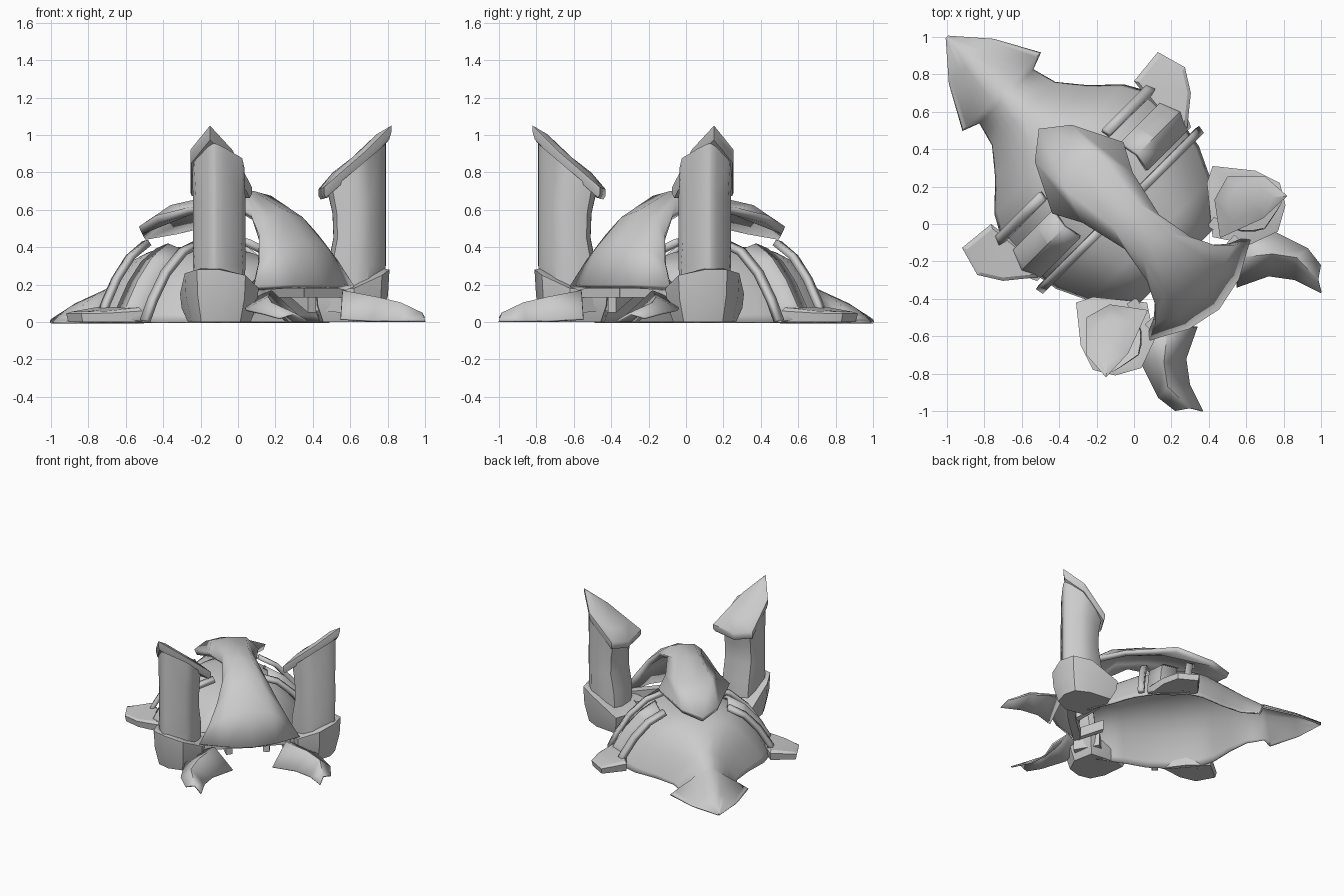
import bpy, bmesh, math
from mathutils import Vector

if "Cube" in bpy.data.objects:
    bpy.data.objects.remove(bpy.data.objects["Cube"])

grey = bpy.data.materials.new("light grey")
grey.use_nodes = True
grey.diffuse_color = (0.6, 0.6, 0.6, 1)
grey.node_tree.nodes["Principled BSDF"].inputs["Base Color"].default_value = (0.6, 0.6, 0.6, 1)

R = math.sqrt(0.5)


def diag(p):
    """World point to the local frame: X forward along the diagonal, Y sideways."""
    return ((p[0] - p[1]) * R, (p[0] + p[1]) * R, p[2])


def finish(name, bm, solid=0.0, closed=False, angle=35):
    """Mirror the half part across the diagonal, give it thickness and shade it."""
    if closed:
        bmesh.ops.recalc_face_normals(bm, faces=bm.faces)
    mesh = bpy.data.meshes.new(name)
    bm.to_mesh(mesh)
    bm.free()
    mesh.materials.append(grey)
    ob = bpy.data.objects.new(name, mesh)
    bpy.context.collection.objects.link(ob)
    ob.rotation_euler.z = -math.pi / 4
    mirror = ob.modifiers.new("mirror", "MIRROR")
    mirror.use_axis = (False, True, False)
    if solid:
        mod = ob.modifiers.new("thickness", "SOLIDIFY")
        mod.thickness = solid
        mod.offset = -1
    bpy.ops.object.select_all(action="DESELECT")
    ob.select_set(True)
    bpy.context.view_layer.objects.active = ob
    bpy.ops.object.shade_smooth_by_angle(angle=math.radians(angle))


def sheet(name, rows, solid, angle=35):
    """Open surface through rows of points."""
    bm = bmesh.new()
    vs = [[bm.verts.new(p) for p in row] for row in rows]
    for a, b in zip(vs, vs[1:]):
        for j in range(len(a) - 1):
            bm.faces.new((a[j], b[j], b[j + 1], a[j + 1]))
    finish(name, bm, solid, angle=angle)


def stack(name, rings, angle=35):
    """Closed solid through a stack of rings."""
    bm = bmesh.new()
    vs = [[bm.verts.new(p) for p in ring] for ring in rings]
    n = len(vs[0])
    for a, b in zip(vs, vs[1:]):
        for j in range(n):
            k = (j + 1) % n
            bm.faces.new((a[j], a[k], b[k], b[j]))
    for ring in (vs[0], vs[-1]):
        c = bm.verts.new(sum((v.co for v in ring), Vector()) / n)
        for j in range(n):
            bm.faces.new((ring[j], ring[(j + 1) % n], c))
    finish(name, bm, closed=True, angle=angle)


# Body shell stations: forward position, half width, height, arch power
STATIONS = [
    (-1.414, 0.01, 0.015, 1.2), (-1.23, 0.17, 0.10, 1.2), (-1.0, 0.297, 0.175, 1.3),
    (-0.965, 0.205, 0.19, 1.5), (-0.834, 0.24, 0.26, 1.8), (-0.70, 0.35, 0.33, 2.2),
    (-0.566, 0.49, 0.38, 2.6), (-0.45, 0.555, 0.40, 3), (-0.25, 0.575, 0.40, 3),
    (-0.05, 0.54, 0.38, 3), (0.12, 0.46, 0.34, 3), (0.32, 0.38, 0.27, 3)]
STEPS = (0, 0.25, 0.45, 0.62, 0.76, 0.88, 0.96, 1)


def body_point(u, t, lift=0.0):
    for a, b in zip(STATIONS, STATIONS[1:]):
        if u <= b[0]:
            break
    f = (u - a[0]) / (b[0] - a[0])
    w, h, p = (a[i] + (b[i] - a[i]) * f for i in (1, 2, 3))
    return (u, t * (w + lift), (h + lift) * (1 - t ** p))


sheet("body_shell", [[body_point(s[0], t) for t in STEPS] for s in STATIONS], 0.012, 75)

# Faceted bands wrapped over the sides of the body: rows of (position, lift)
for name, rows, t0, thick in (
        ("rear_strap", ((-0.48, 0.07), (-0.43, 0.07)), 0.40, 0.035),
        ("middle_band", ((-0.36, 0.03), (-0.25, 0.06), (-0.15, 0.03)), 0.44, 0.025),
        ("front_strap", ((-0.125, 0.07), (-0.08, 0.07)), 0.27, 0.035)):
    ts = [t0 + (0.99 - t0) * f for f in (0, 0.35, 0.65, 0.87, 1)]
    sheet(name, [[body_point(u, t, lift) for t in ts] for u, lift in rows], thick, 15)

# Arched hood: centre line, middle and edge point for each station
HOOD = [
    ((-0.72, 0, 0.48), (-0.61, 0.14, 0.51), (-0.35, 0.27, 0.57)),
    ((-0.40, 0, 0.63), (-0.38, 0.13, 0.625), (-0.20, 0.19, 0.61)),
    ((-0.10, 0, 0.69), (-0.08, 0.09, 0.68), (0.06, 0.13, 0.64)),
    ((0.12, 0, 0.70), (0.16, 0.09, 0.675), (0.26, 0.165, 0.58)),
    ((0.35, 0, 0.60), (0.36, 0.13, 0.56), (0.385, 0.225, 0.465)),
    ((0.51, 0, 0.44), (0.50, 0.17, 0.405), (0.46, 0.30, 0.325)),
    ((0.645, 0, 0.20), (0.605, 0.19, 0.20), (0.50, 0.38, 0.19))]
sheet("hood", HOOD, 0.045, 40)

# Low fins on the flanks
FIN = [(-0.54, 0.54), (-0.56, 0.74), (-0.40, 0.785), (-0.28, 0.71), (-0.15, 0.55), (-0.35, 0.52)]
FC = (-0.38, 0.63)


def fin_ring(scale, z, slope=0.0):
    return [(FC[0] + (u - FC[0]) * scale, FC[1] + (v - FC[1]) * scale,
             z + slope * max(0, 0.74 - v)) for u, v in FIN]


stack("side_fin", [fin_ring(0.94, 0), fin_ring(1, 0.045, 0.08), fin_ring(0.86, 0.055, 0.12)], 20)

# Cup at the foot of each horn
CUP = [(0.42, -0.07, 0.17), (0.62, -0.11, 0.18), (0.77, -0.04, 0.25), (0.81, 0.10, 0.28),
       (0.78, 0.22, 0.28), (0.65, 0.285, 0.26), (0.42, 0.31, 0.15), (0.39, 0.22, 0.15)]
CX, CY = 0.60, 0.10


def cup_ring(scale, zf, dz=0.0):
    return [diag((CX + (x - CX) * scale, CY + (y - CY) * scale, z * zf + dz)) for x, y, z in CUP]


stack("horn_cup", [cup_ring(0.8, 0, 0.0), cup_ring(0.96, 0.5), cup_ring(1, 1), cup_ring(0.86, 1, 0.005)], 30)


# Curved horn shaft, rounded outward, with a sloping top
def shaft_ring(z, x0, x1, y0, y1, slope=0.0):
    ring = []
    for i in range(16):
        a = math.tau * i / 16
        c, s = math.cos(a), math.sin(a)
        k = (abs(c) ** 4 + abs(s) ** 4) ** -0.25
        x = (x0 + x1) / 2 + (x1 - x0) / 2 * c * k
        taper = 1 - 0.8 * max(0, x - 0.69) / (x1 - 0.69)
        y = 0.13 + (0.5 * (y0 + y1) - 0.13 + 0.5 * (y1 - y0) * s * k) * taper
        ring.append(diag((x, y, z + slope * (x - x0))))
    return ring


stack("horn_shaft", [
    shaft_ring(0.10, 0.47, 0.78, -0.03, 0.23), shaft_ring(0.30, 0.48, 0.79, -0.04, 0.24),
    shaft_ring(0.45, 0.51, 0.79, -0.04, 0.24), shaft_ring(0.58, 0.505, 0.79, -0.04, 0.24, 0.4),
    shaft_ring(0.69, 0.48, 0.79, -0.035, 0.245, 0.85)], 40)

# Leaf-shaped cap on each horn, gently ridged along the middle
LEAF = [(0.82, 0.15, 1.05), (0.70, 0.255, 0.92), (0.50, 0.255, 0.73),
        (0.43, 0.13, 0.71), (0.46, -0.075, 0.72), (0.69, 0.03, 0.92)]
CENTRE = (0.62, 0.13, 0.87)
cap = [[diag([c + (q - c) * s + d for q, c, d in zip(p, CENTRE, (0, 0, dz))]) for p in LEAF]
       for s, dz in ((0.94, -0.065), (1.0, -0.035), (1.0, 0.0), (0.6, 0.025))]
stack("horn_cap", cap, 40)

# Ridged front feet reaching down to the ground on the inner side
FOOT = [
    ((0.55, -0.34, 0.02), (0.56, -0.18, 0.17), (0.58, -0.04, 0.11)),
    ((0.72, -0.28, 0.01), (0.74, -0.16, 0.135), (0.75, -0.04, 0.07)),
    ((0.86, -0.30, 0.01), (0.87, -0.18, 0.105), (0.93, -0.13, 0.05)),
    ((1.0, -0.37, 0.01), (0.985, -0.30, 0.05), (1.0, -0.22, 0.025))]
sheet("front_foot", [[diag(p) for p in row] for row in FOOT], 0.012, 25)


# Frame under the hood joining feet and horn cups
def beam(name, a, b, width, height):
    a, b = Vector(a), Vector(b)
    side = (b - a).cross(Vector((0, 0, 1))).normalized() * width / 2
    up = Vector((0, 0, height / 2))
    stack(name, [[p + side + up, p - side + up, p - side - up, p + side - up] for p in (a, b)], 20)


beam("front_crossbar", (0.47, 0.0, 0.165), (0.45, 0.34, 0.165), 0.06, 0.07)
beam("side_rail", (0.28, 0.30, 0.12), (0.48, 0.34, 0.11), 0.06, 0.12)
beam("inner_strut", (0.25, 0.18, 0.17), (0.42, 0.14, 0.09), 0.05, 0.08)
